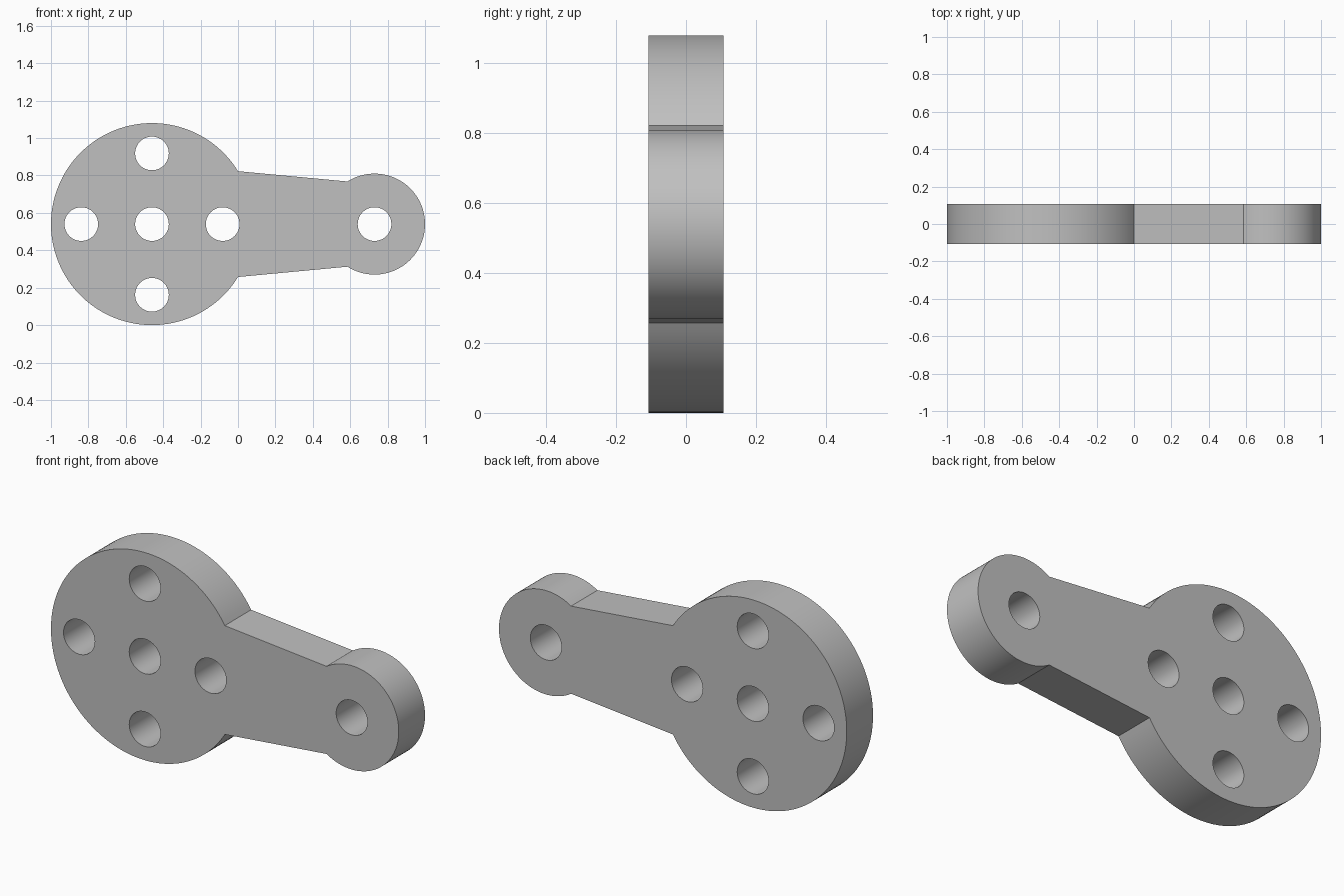
import bpy
import bmesh
from math import sin, cos, pi, acos, atan2, hypot
from mathutils import Vector

if "Cube" in bpy.data.objects:
    bpy.data.objects.remove(bpy.data.objects["Cube"], do_unlink=True)

HALF_DEPTH = 0.108
AXIS_Z = 0.54
BIG_X, BIG_R = -0.46, 0.54
SMALL_X, SMALL_R = 0.73, 0.27
HOLE_R, HOLE_OFFSET = 0.09, 0.378

steel = bpy.data.materials.new("steel_grey")
steel.use_nodes = True
grey = (0.53, 0.53, 0.53, 1)
steel.diffuse_color = grey
steel.node_tree.nodes["Principled BSDF"].inputs["Base Color"].default_value = grey


def arc(cx, radius, start, end, steps):
    """Points along an arc centred on the plate's long axis."""
    angles = [start + (end - start) * i / steps for i in range(steps + 1)]
    return [(cx + radius * cos(a), AXIS_Z + radius * sin(a)) for a in angles]


def prism(bm, outline, half_depth):
    """Extrude an outline in x and z through the depth."""
    face = bm.faces.new([bm.verts.new((x, -half_depth, z)) for x, z in outline])
    result = bmesh.ops.extrude_face_region(bm, geom=[face])
    verts = [v for v in result["geom"] if isinstance(v, bmesh.types.BMVert)]
    bmesh.ops.translate(bm, verts=verts, vec=Vector((0, 2 * half_depth, 0)))


def make_object(name, outlines, half_depth):
    bm = bmesh.new()
    for outline in outlines:
        prism(bm, outline, half_depth)
    bmesh.ops.recalc_face_normals(bm, faces=bm.faces[:])
    mesh = bpy.data.meshes.new(name)
    bm.to_mesh(mesh)
    bm.free()
    mesh.materials.append(steel)
    obj = bpy.data.objects.new(name, mesh)
    bpy.context.collection.objects.link(obj)
    return obj


# Plate outline: large disc, tapered neck and small end as one profile
big_angle = acos(-BIG_X / BIG_R)
small_angle = acos(-0.145 / SMALL_R)
outline = arc(BIG_X, BIG_R, big_angle, 2 * pi - big_angle, 96)
outline += arc(SMALL_X, SMALL_R, -small_angle, small_angle, 64)
plate = make_object("link_plate", [outline], HALF_DEPTH)

# Bolt holes: a cross of five in the disc, one in the small end
centres = [(BIG_X, 0), (SMALL_X, 0)]
for s in (-1, 1):
    centres += [(BIG_X + s * HOLE_OFFSET, 0), (BIG_X, s * HOLE_OFFSET)]
holes = []
for x, dz in centres:
    ring = arc(x, HOLE_R, 0, 2 * pi, 48)[:-1]
    holes.append([(px, pz + dz) for px, pz in ring])
cutter = make_object("hole_cutter", holes, HALF_DEPTH * 2)
cutter.hide_render = True

cut = plate.modifiers.new("holes", "BOOLEAN")
cut.operation = "DIFFERENCE"
cut.solver = "EXACT"
cut.object = cutter
bpy.ops.object.select_all(action="DESELECT")
plate.select_set(True)
bpy.context.view_layer.objects.active = plate
bpy.ops.object.modifier_apply(modifier=cut.name)
bpy.data.objects.remove(cutter, do_unlink=True)
bpy.ops.object.shade_smooth_by_angle(angle=pi / 6)
